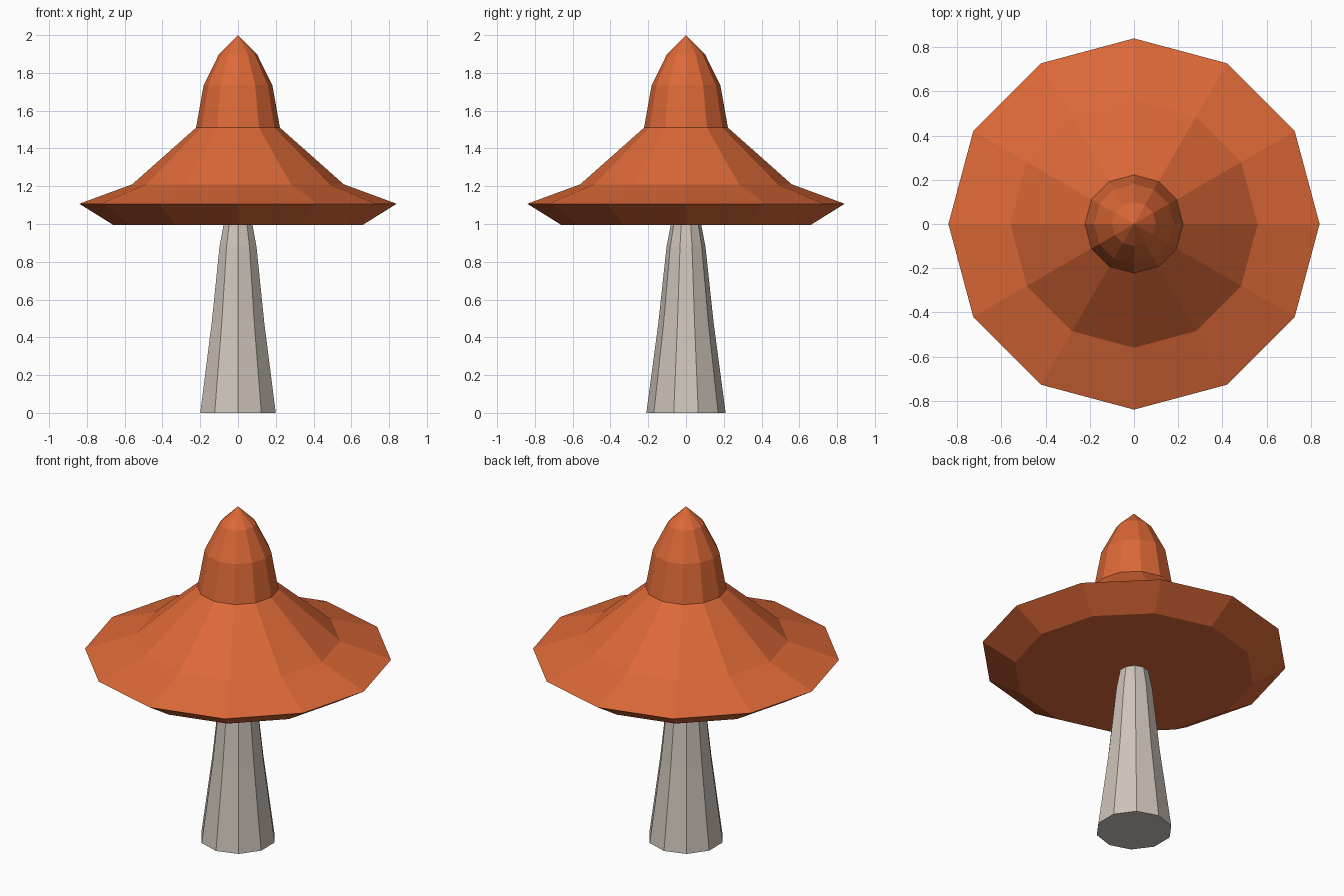
import bpy, bmesh
from math import sin, cos, pi

if "Cube" in bpy.data.objects:
    bpy.data.objects.remove(bpy.data.objects["Cube"])


def material(name, rgb):
    m = bpy.data.materials.new(name)
    m.diffuse_color = (*rgb, 1)
    m.use_nodes = True
    m.node_tree.nodes["Principled BSDF"].inputs["Base Color"].default_value = m.diffuse_color
    return m


def lathe(name, profile, sides, start, mat):
    """Closed low-poly solid of revolution from (radius, z), bottom to top."""
    bm = bmesh.new()
    rings = []
    for r, z in profile:
        n = sides if r > 0 else 1
        rings.append([bm.verts.new((r * cos(start + 2 * pi * i / sides),
                                    r * sin(start + 2 * pi * i / sides), z))
                      for i in range(n)])
    for a, b in zip(rings, rings[1:]):
        for i in range(sides):
            j = (i + 1) % sides
            bm.faces.new((a[i], a[j], b[0]) if len(b) == 1
                         else (a[i], a[j], b[j], b[i]))
    bm.faces.new(rings[0][::-1])
    if len(rings[-1]) > 1:
        bm.faces.new(rings[-1])
    bmesh.ops.recalc_face_normals(bm, faces=bm.faces)
    mesh = bpy.data.meshes.new(name)
    bm.to_mesh(mesh)
    bm.free()
    mesh.materials.append(mat)
    obj = bpy.data.objects.new(name, mesh)
    bpy.context.collection.objects.link(obj)
    return obj


# Tapering ten-sided stem
lathe("stem", [(0.21, 0), (0.146, 0.48), (0.103, 0.88), (0.08, 1.0)],
      10, pi / 2, material("stem_grey", (0.62, 0.55, 0.49)))

# Twelve-sided cap: flat underside, flared brim, pointed crown
lathe("cap", [(0.66, 0.995), (0.84, 1.107), (0.56, 1.21), (0.222, 1.51),
              (0.182, 1.735), (0.1, 1.9), (0, 2.0)],
      12, 0, material("cap_orange", (0.72, 0.14, 0.038)))
